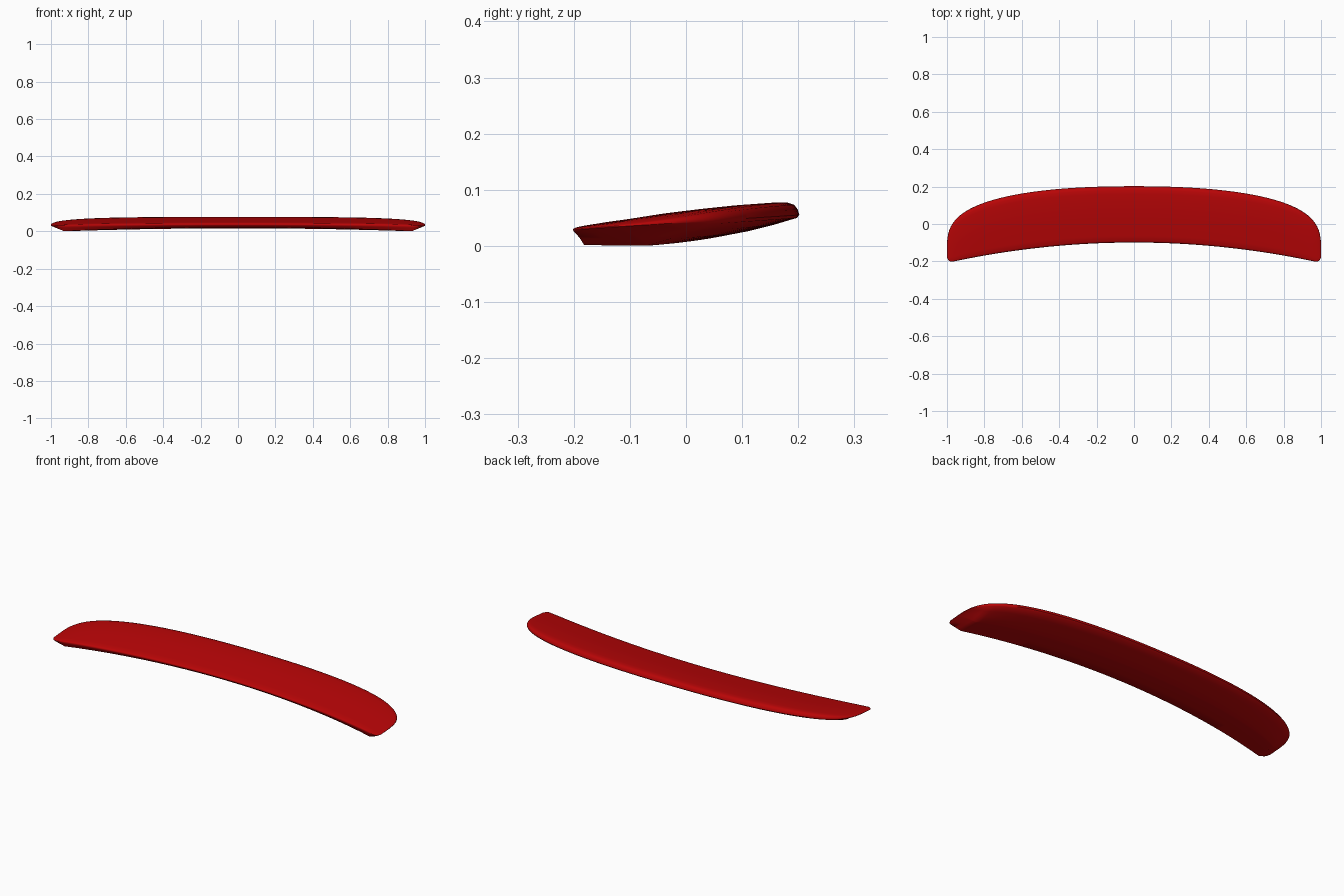
import bpy, bmesh, math

if "Cube" in bpy.data.objects:
    bpy.data.objects.remove(bpy.data.objects["Cube"])

red = bpy.data.materials.new("glossy red")
red.diffuse_color = (0.48, 0.0015, 0.002, 1)
red.use_nodes = True
red.node_tree.nodes["Principled BSDF"].inputs["Base Color"].default_value = red.diffuse_color

# Cross-section: (position along chord, share of height), front to back then under
TOP = [(0, 0), (.006, .2), (.03, .36), (.12, .49), (.25, .62), (.42, .84), (.58, .96),
       (.72, 1.03), (.86, 1.04), (.93, .98), (.97, .78), (.99, .42)]
UNDER = [(1, 0), (.985, .13), (.85, .40), (.70, .69), (.53, .98), (.50, 1),
         (.25, 1), (.05, 1), (.028, .6), (.008, .3)]


def front_edge(x):
    y = -0.099 - 0.109 * x * x
    return y + 0.03 * (max(0, x - 0.965) / 0.035) ** 3   # rounded front corner


def back_edge(x):
    return -0.15 + 0.352 * (1 - x ** 2.25) ** 0.31


def section(xs):
    x = abs(xs)
    yf, yb = front_edge(x), back_edge(x)
    crown = 0.024 * math.sqrt(1 - x ** 6)
    panel = 0.016 - 0.0185 * min(x, 0.93) ** 2
    taper = min(1, (1 - x) / 0.07)
    pts = []
    for t, h in TOP:
        y = yf + (yb - yf) * t
        pts.append((xs / 0.9995, y, 0.042 + 0.065 * y + crown * h))
    for t, h in UNDER:
        y = yf + (yb - yf) * t
        rim = 0.042 + 0.065 * y
        lift = 1 - 0.25 * (1 - x * x) * max(0, 1 - t / 0.5)  # thinner front lip mid-span
        pts.append((xs / 0.9995, y, rim + (panel - rim) * h * lift * taper))
    return pts


# Curved wing blade, lofted from tip to tip with closer sections at the tips
bm = bmesh.new()
N = 36
limit = math.asin(0.9995)
rings = []
for i in range(-N, N + 1):
    rings.append([bm.verts.new(p) for p in section(math.sin(limit * i / N))])
n = len(rings[0])
for a, b in zip(rings, rings[1:]):
    for j in range(n):
        k = (j + 1) % n
        bm.faces.new((a[j], a[k], b[k], b[j]))
bm.faces.new(rings[0])
bm.faces.new(rings[-1][::-1])
bmesh.ops.recalc_face_normals(bm, faces=bm.faces)
mesh = bpy.data.meshes.new("wing_blade")
bm.to_mesh(mesh)
bm.free()
mesh.materials.append(red)

blade = bpy.data.objects.new("wing_blade", mesh)
bpy.context.collection.objects.link(blade)
bpy.context.view_layer.objects.active = blade
blade.select_set(True)
bpy.ops.object.shade_smooth_by_angle(angle=math.radians(50))
